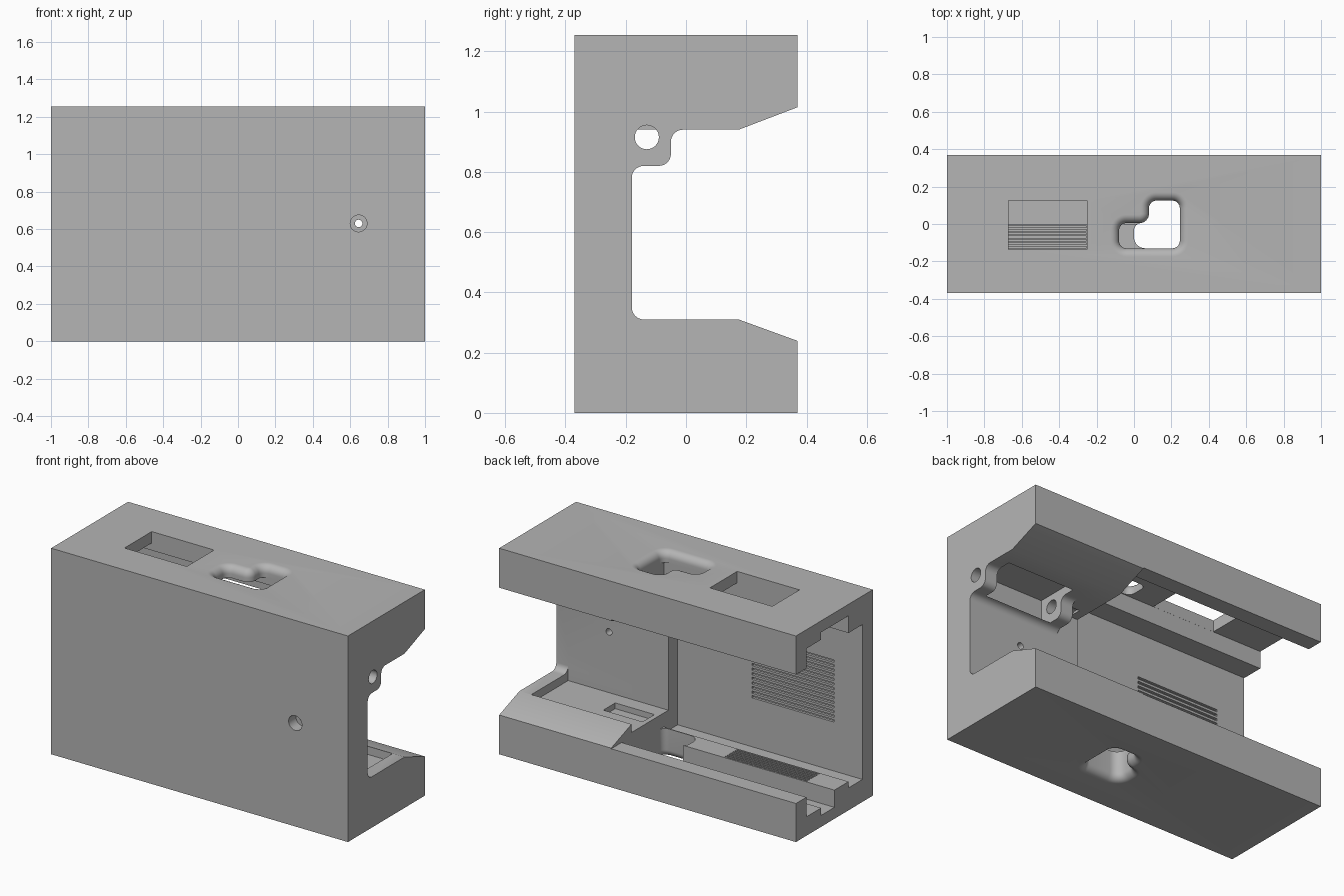
import bpy, bmesh, math
from mathutils import Vector

cube = bpy.data.objects.get("Cube")
if cube:
    bpy.data.objects.remove(cube, do_unlink=True)

HEIGHT, DEPTH = 1.255, 0.37
STEP_X = 0.245          # where the thick hinge end meets the rail end

grey = bpy.data.materials.new("light grey")
grey.use_nodes = True
grey.diffuse_color = (0.46, 0.46, 0.46, 1)
grey.node_tree.nodes["Principled BSDF"].inputs["Base Color"].default_value = (0.46, 0.46, 0.46, 1)


def rounded(points, steps=8):
    """Outline of 2D points (a, b, radius) with the corners filleted."""
    out = []
    for i, (a, b, r) in enumerate(points):
        p = Vector((a, b))
        if r <= 0:
            out.append(p)
            continue
        u = (Vector(points[i - 1][:2]) - p).normalized()
        v = (Vector(points[(i + 1) % len(points)][:2]) - p).normalized()
        half = u.angle(v) / 2
        centre = p + (u + v).normalized() * (r / math.sin(half))
        start = p + u * (r / math.tan(half)) - centre
        end = p + v * (r / math.tan(half)) - centre
        sweep = math.pi - 2 * half
        for k in range(steps + 1):
            t = k / steps
            arc = (start * math.sin((1 - t) * sweep) + end * math.sin(t * sweep)) / math.sin(sweep)
            out.append(centre + arc)
    return out


def loft(name, rings):
    """Closed solid through rings of equal point count."""
    bm = bmesh.new()
    loops = [[bm.verts.new(p) for p in ring] for ring in rings]
    n = len(loops[0])
    for lo, hi in zip(loops, loops[1:]):
        for i in range(n):
            bm.faces.new((lo[i], lo[(i + 1) % n], hi[(i + 1) % n], hi[i]))
    bm.faces.new(loops[0][::-1])
    bm.faces.new(loops[-1])
    bmesh.ops.recalc_face_normals(bm, faces=bm.faces)
    return to_object(name, bm)


def to_object(name, bm):
    mesh = bpy.data.meshes.new(name)
    bm.to_mesh(mesh)
    bm.free()
    obj = bpy.data.objects.new(name, mesh)
    bpy.context.collection.objects.link(obj)
    mesh.materials.append(grey)
    return obj


def along_x(name, outline, x0, x1):
    return loft(name, [[(x, p[0], p[1]) for p in outline] for x in (x0, x1)])


def boxes(name, spans):
    """One mesh of boxes, each given as (x0, x1, y0, y1, z0, z1)."""
    bm = bmesh.new()
    for x0, x1, y0, y1, z0, z1 in spans:
        verts = bmesh.ops.create_cube(bm, size=1)["verts"]
        for v in verts:
            v.co = ((x0 + x1) / 2 + v.co.x * (x1 - x0),
                    (y0 + y1) / 2 + v.co.y * (y1 - y0),
                    (z0 + z1) / 2 + v.co.z * (z1 - z0))
    return to_object(name, bm)


def circle(a, b, r, n=32):
    return [(a + r * math.cos(i * math.tau / n), b + r * math.sin(i * math.tau / n)) for i in range(n)]


def cut(target, cutter):
    mod = target.modifiers.new("cut", "BOOLEAN")
    mod.operation, mod.solver, mod.object = "DIFFERENCE", "EXACT", cutter
    bpy.context.view_layer.objects.active = target
    bpy.ops.object.modifier_apply(modifier=mod.name)
    bpy.data.objects.remove(cutter, do_unlink=True)


def stepped_window(name, left, left_radius, surface, inward, length):
    """L-shaped opening whose outer edge flares out in a fillet."""
    flare = 0.045

    def ring(d, z):
        r = 0.04 + d
        pts = [(left - d, -0.13 - d, left_radius + d), (0.245 + d, -0.13 - d, r),
               (0.245 + d, 0.125 + d, r), (0.08 - d, 0.125 + d, r),
               (0.08 - d, 0.005 + d, 0.05 - d), (left - d, 0.005 + d, min(left_radius, 0.04) + d)]
        return [(p.x, p.y, z) for p in rounded(pts)]

    rings = [ring(flare, surface - inward * 0.05)]
    for k in range(9):
        a = k / 8 * math.pi / 2
        rings.append(ring(flare * (1 - math.sin(a)), surface + inward * flare * (1 - math.cos(a))))
    rings.append(ring(0, surface + inward * length))
    return loft(name, rings)


# Solid block
body = boxes("housing", [(-1, 1, -DEPTH, DEPTH, 0, HEIGHT)])

# Rail end: stepped channel running the length of the thin-walled part
channel = [(0.45, 0.235), (0.27, 0.235), (0.27, 0.115), (0.127, 0.115), (0.127, 0.07),
           (0, 0.07), (0, 0.175), (-0.136, 0.175), (-0.136, 0.137), (-0.27, 0.137),
           (-0.27, 1.08), (-0.136, 1.08), (-0.136, 1.185), (0.127, 1.185),
           (0.127, 1.14), (0.27, 1.14), (0.27, 1.02), (0.45, 1.02)]
cut(body, along_x("channel_cutter", channel, -1.1, STEP_X))

# Hinge end: filleted opening with a hanging lug and sloped lips
opening = rounded([(0.45, 0.21, 0), (0.175, 0.31, 0), (-0.18, 0.31, 0.04), (-0.18, 0.82, 0.04),
                   (-0.05, 0.82, 0.04), (-0.05, 0.94, 0.04), (0.175, 0.94, 0), (0.45, 1.045, 0)])
cut(body, along_x("opening_cutter", opening, 0.1, 1.1))

# Space between the two hinge lugs and beside the inner one
cut(body, boxes("lug_gap_cutter", [(0.47, 0.92, -0.215, 0.05, 0.82, 0.99),
                                   (0.1, 0.39, -0.18, 0.01, 0.75, 0.94)]))

# Shallow tray in the lower lip with a deeper seat in it
cut(body, boxes("tray_cutter", [(0.2, 0.92, -0.18, 0.174, 0.26, 0.45)]))
cut(body, boxes("seat_cutter", [(0.275, 0.54, -0.09, 0.025, 0.225, 0.4)]))

# Hinge pin bore
cut(body, along_x("pin_cutter", circle(-0.13, 0.915, 0.04), 0.3, 1.1))

# Counterbored screw hole through the front wall
for radius, inner in ((0.045, -0.3), (0.02, -0.1)):
    ends = [[(x, y, z) for x, z in circle(0.645, 0.63, radius)] for y in (-0.5, inner)]
    cut(body, loft("screw_cutter", ends))

# Rectangular window in the top
cut(body, boxes("window_cutter", [(-0.67, -0.25, -0.1355, 0.1265, 1.0, 1.4)]))

# Flared windows in the top and the bottom
cut(body, stepped_window("top_window_cutter", -0.08, 0.04, HEIGHT, -1, 0.3))
cut(body, stepped_window("bottom_window_cutter", 0.0, 0.06, 0, 1, 0.25))

# Grip grooves on the inner wall and on the rail
wall_grooves = [(-0.81, -0.255, -0.285, -0.2, z, z + 0.014)
                for z in (0.435 + i * 0.028 for i in range(14))]
rail_grooves = [(-0.81, -0.255, y, y + 0.009, 0.163, 0.25)
                for y in (-0.128 + i * 0.018 for i in range(7))]
cut(body, boxes("wall_groove_cutter", wall_grooves))
cut(body, boxes("rail_groove_cutter", rail_grooves))

# Smooth the fillets and bores, keep the machined edges sharp
for o in bpy.context.selected_objects:
    o.select_set(False)
body.select_set(True)
bpy.context.view_layer.objects.active = body
bpy.ops.object.shade_smooth_by_angle(angle=math.radians(30))
